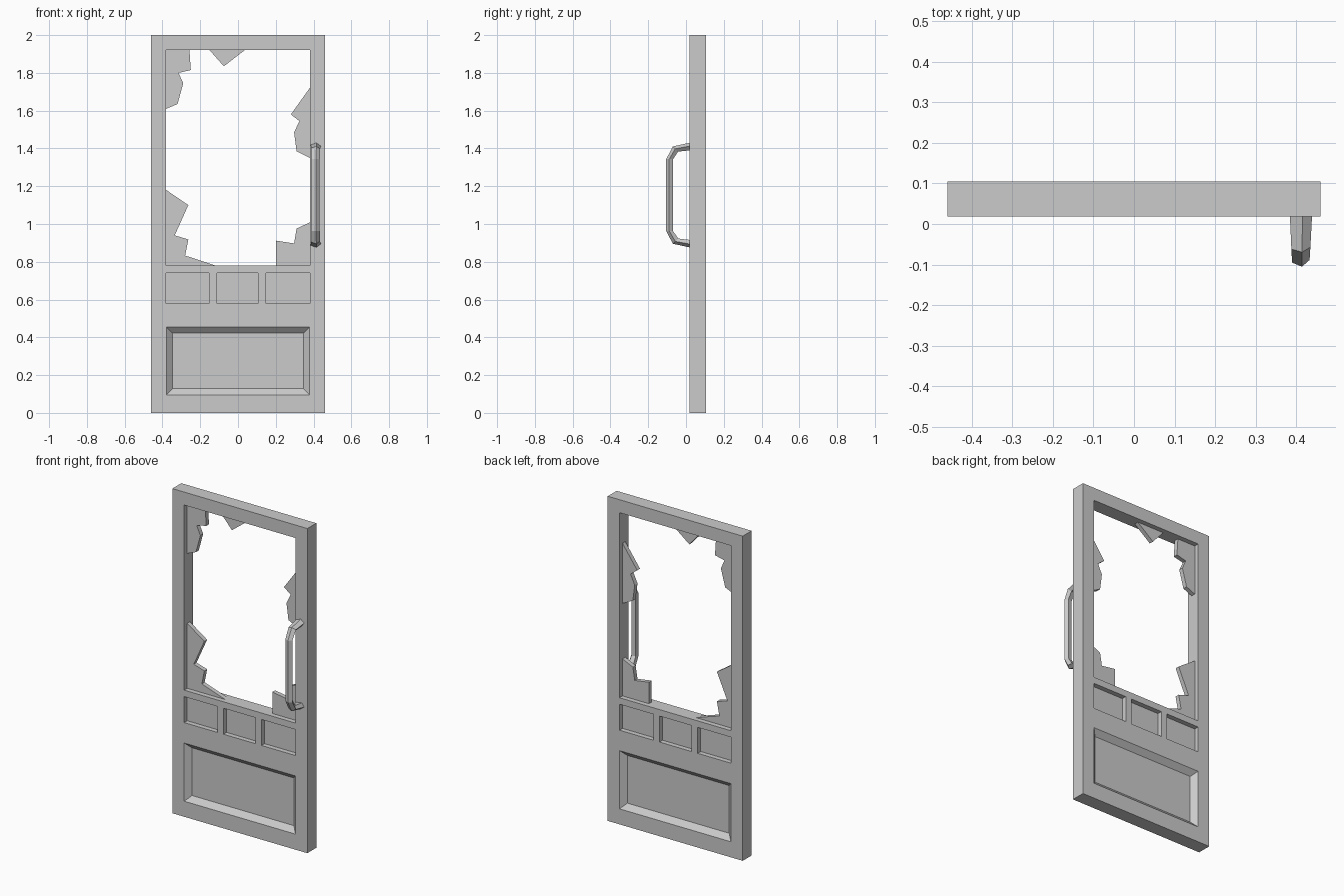
import bpy, bmesh
from math import cos, sin, radians

if "Cube" in bpy.data.objects:
    bpy.data.objects.remove(bpy.data.objects["Cube"])

FRONT, BACK = 0.018, 0.105      # door faces
G0, G1 = 0.048, 0.075           # glass / recess floor


def finish(name, bm):
    bmesh.ops.recalc_face_normals(bm, faces=bm.faces[:])
    me = bpy.data.meshes.new(name)
    bm.to_mesh(me)
    bm.free()
    ob = bpy.data.objects.new(name, me)
    bpy.context.collection.objects.link(ob)
    return ob


def loft(bm, rings):
    """Skin closed rings of points and cap both ends."""
    vs = [[bm.verts.new(p) for p in r] for r in rings]
    n = len(vs[0])
    for a, b in zip(vs, vs[1:]):
        for i in range(n):
            j = (i + 1) % n
            bm.faces.new((a[i], a[j], b[j], b[i]))
    bm.faces.new(vs[0])
    bm.faces.new(vs[-1])


def rect(x0, x1, z0, z1, y, grow=0.0):
    return [(x0 - grow, y, z0 - grow), (x1 + grow, y, z0 - grow),
            (x1 + grow, y, z1 + grow), (x0 - grow, y, z1 + grow)]


# Door slab
bm = bmesh.new()
loft(bm, [rect(-0.46, 0.46, 0, 2, FRONT), rect(-0.46, 0.46, 0, 2, BACK)])
door = finish("door_frame", bm)

# Cutters: window opening, three small panes and bevelled lower panel
bm = bmesh.new()
loft(bm, [rect(-0.38, 0.38, 0.78, 1.92, FRONT - 0.05),
          rect(-0.38, 0.38, 0.78, 1.92, BACK + 0.05)])
for face, floor, out in ((FRONT, G0, -0.01), (BACK, G1, 0.01)):
    for x0, x1 in ((-0.38, -0.153), (-0.112, 0.107), (0.148, 0.38)):
        loft(bm, [rect(x0, x1, 0.58, 0.74, face + out),
                  rect(x0, x1, 0.58, 0.74, floor)])
    loft(bm, [rect(-0.38, 0.38, 0.095, 0.455, face + out, 0.01),
              rect(-0.38, 0.38, 0.095, 0.455, floor, -0.033)])
cutter = finish("recess_cutter", bm)
cutter.hide_render = True
mod = door.modifiers.new("recesses", 'BOOLEAN')
mod.operation = 'DIFFERENCE'
mod.solver = 'EXACT'
mod.object = cutter
bpy.context.view_layer.objects.active = door
bpy.ops.object.modifier_apply(modifier=mod.name)
bpy.data.objects.remove(cutter)

# Broken glass left around the window
shards = {
    "glass_top_left": [(-.38, 1.92), (-.257, 1.92), (-.25, 1.815), (-.315, 1.80),
                       (-.29, 1.745), (-.32, 1.635), (-.38, 1.61)],
    "glass_top": [(-.15, 1.92), (-.075, 1.835), (.035, 1.92)],
    "glass_right": [(.38, 1.72), (.28, 1.58), (.325, 1.545), (.297, 1.485),
                    (.31, 1.385), (.38, 1.35)],
    "glass_bottom_left": [(-.38, 1.18), (-.263, 1.10), (-.335, .94), (-.263, .918),
                          (-.28, .833), (-.12, .78), (-.38, .78)],
    "glass_bottom_right": [(.20, .78), (.20, .912), (.297, .897), (.31, .976),
                           (.38, 1.008), (.38, .78)],
}
for name, pts in shards.items():
    bm = bmesh.new()
    loft(bm, [[(x, y, z) for x, z in pts] for y in (G0, G1)])
    finish(name, bm)

# Five-sided pull handle: (y, z offset, outward y, outward z, half width, half depth)
MID_Z, HX = 1.153, 0.41
half = [(0.018, 0.256, 0, 1, 0.029, 0.021),
        (-0.055, 0.243, -0.7, 0.7, 0.025, 0.021),
        (-0.086, 0.19, -1, 0, 0.023, 0.0195)]
path = half + [(y, -z, oy, -oz, rx, rn) for y, z, oy, oz, rx, rn in reversed(half)]
angles = [radians(280 + 72 * i) for i in range(5)]
bm = bmesh.new()
loft(bm, [[(HX + rx * cos(a), y - oy * rn * sin(a), MID_Z + z - oz * rn * sin(a))
           for a in angles] for y, z, oy, oz, rx, rn in path])
finish("pull_handle", bm)
